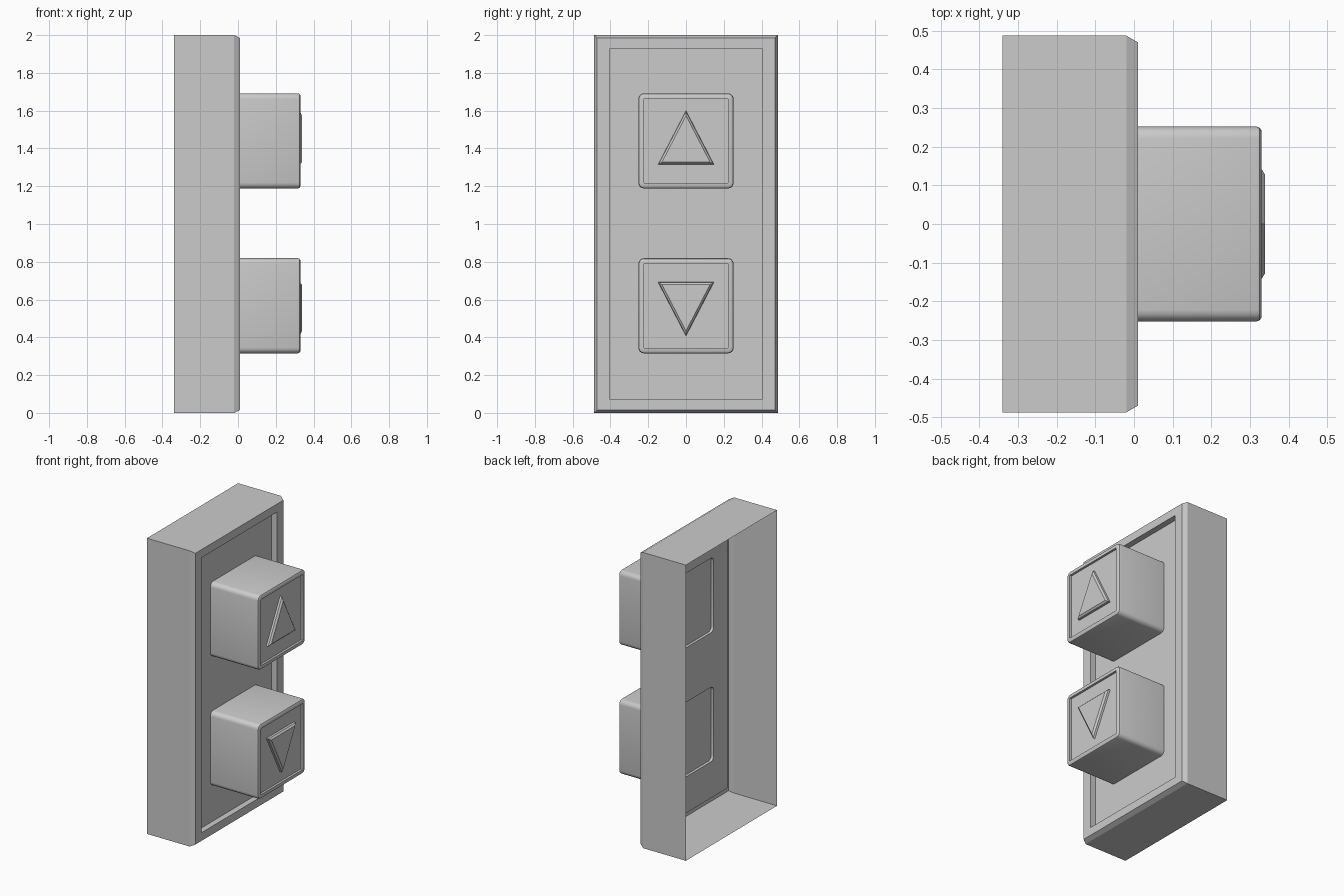
import bpy, bmesh, math

cube = bpy.data.objects.get("Cube")
if cube:
    bpy.data.objects.remove(cube)

grey = bpy.data.materials.new("light grey")
grey.use_nodes = True
grey.diffuse_color = (0.6, 0.6, 0.6, 1)
grey.node_tree.nodes["Principled BSDF"].inputs["Base Color"].default_value = (0.6, 0.6, 0.6, 1)


def outline(half_y, half_z, radius=0.0, steps=4):
    """Rectangle or rounded rectangle, counter-clockwise seen from +x."""
    if radius == 0:
        return [(half_y, half_z), (-half_y, half_z), (-half_y, -half_z), (half_y, -half_z)]
    points = []
    for q, (sy, sz) in enumerate([(1, 1), (-1, 1), (-1, -1), (1, -1)]):
        for i in range(steps + 1):
            a = math.radians(90 * (q + i / steps))
            points.append((sy * (half_y - radius) + radius * math.cos(a),
                           sz * (half_z - radius) + radius * math.sin(a)))
    return points


def add_ring(bm, x, points, cz):
    return [bm.verts.new((x, y, z + cz)) for y, z in points]


def loft(bm, rings):
    for a, b in zip(rings, rings[1:]):
        for i in range(len(a)):
            j = (i + 1) % len(a)
            bm.faces.new((a[i], a[j], b[j], b[i]))


def finish(bm, name, smooth=False):
    mesh = bpy.data.meshes.new(name)
    bm.to_mesh(mesh)
    bm.free()
    mesh.materials.append(grey)
    obj = bpy.data.objects.new(name, mesh)
    bpy.context.collection.objects.link(obj)
    if smooth:
        bpy.ops.object.select_all(action='DESELECT')
        obj.select_set(True)
        bpy.context.view_layer.objects.active = obj
        bpy.ops.object.shade_smooth_by_angle(angle=math.radians(35))


FLOOR = -0.03
SIZE, RADIUS = 0.252, 0.03
BUTTONS = [("upper", 1.44, 1), ("lower", 0.567, -1)]

# Open-backed housing with a chamfered rim and a recessed front panel
bm = bmesh.new()
rings = [add_ring(bm, x, outline(hy, hz), 1) for x, hy, hz in [
    (-0.34, 0.487, 1), (-0.02, 0.487, 1), (0.01, 0.47, 0.985),
    (0.01, 0.403, 0.93), (FLOOR, 0.403, 0.93)]]
loft(bm, rings)
borders = [rings[-1]] + [add_ring(bm, FLOOR, outline(SIZE, SIZE, RADIUS), cz)
                         for _, cz, _ in BUTTONS]
edges = []
for ring in borders:
    for i, v in enumerate(ring):
        w = ring[(i + 1) % len(ring)]
        edges.append(bm.edges.get((v, w)) or bm.edges.new((v, w)))
bmesh.ops.triangle_fill(bm, edges=edges, use_beauty=True, normal=(1, 0, 0))
finish(bm, "housing")

for name, cz, up in BUTTONS:
    # Button cap with softened front edge and sunken face
    bm = bmesh.new()
    rings = [add_ring(bm, x, outline(SIZE - d, SIZE - d, max(RADIUS - d, 0.002)), cz) for x, d in [
        (FLOOR, 0), (0.317, 0), (0.325, 0.003), (0.33, 0.011),
        (0.33, 0.029), (0.315, 0.029)]]
    loft(bm, rings)
    bm.faces.new(rings[-1])
    finish(bm, name + "_button", True)

    # Closing plate just behind the button opening
    bm = bmesh.new()
    bm.faces.new(add_ring(bm, -0.012, outline(SIZE, SIZE, RADIUS), cz)[::-1])
    finish(bm, name + "_button_back")

    # Raised triangle with bevelled edges
    bm = bmesh.new()
    tri = [(0, 0.195), (-0.148, -0.09), (0.148, -0.09)]
    centre = cz - 0.035 * up
    rings = [add_ring(bm, x, [(y * s * up, z * s * up) for y, z in tri], centre)
             for x, s in [(0.315, 1), (0.328, 0.98), (0.339, 0.86)]]
    loft(bm, rings)
    bm.faces.new(rings[-1])
    finish(bm, name + "_arrow")
